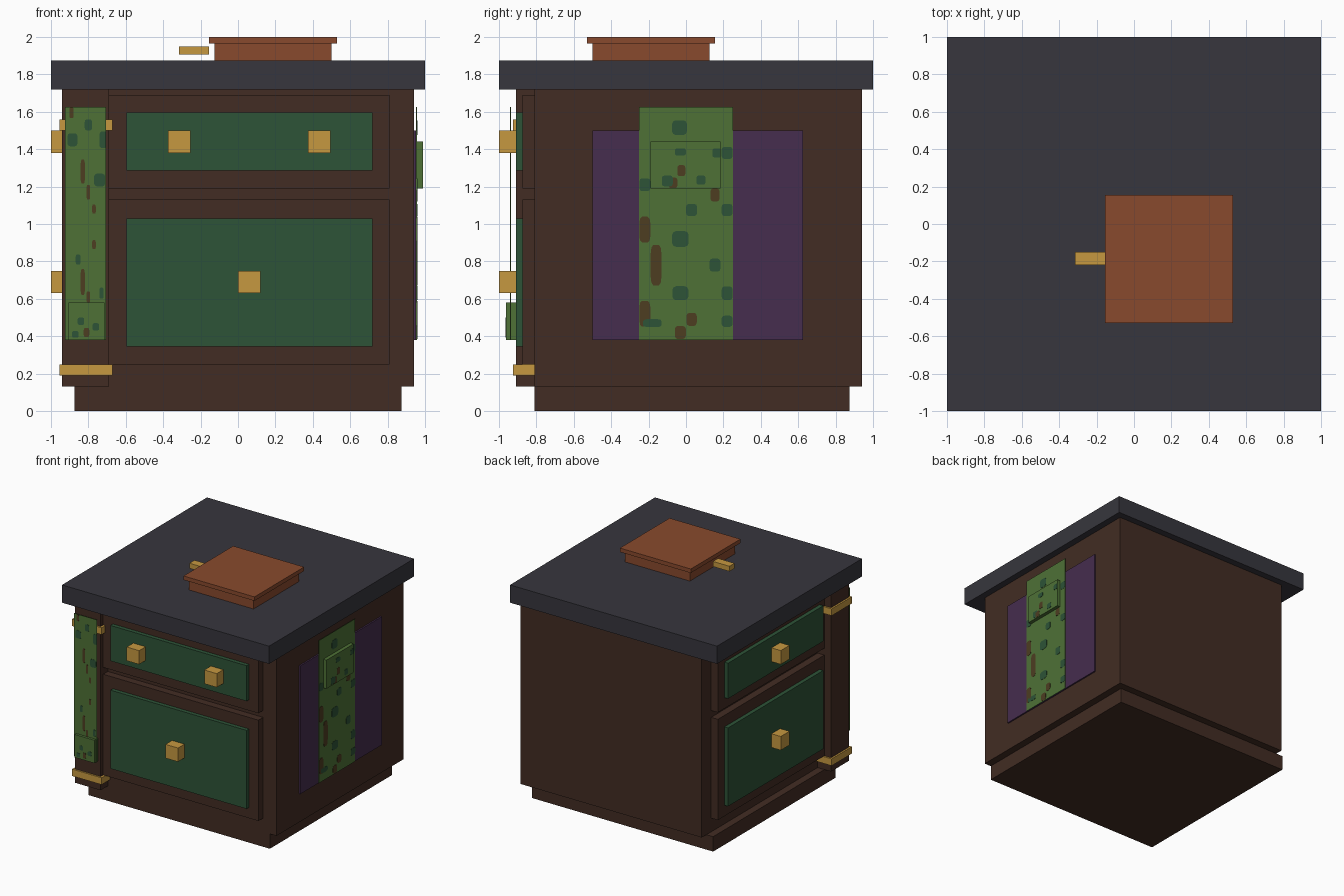
import bpy, bmesh, math
from mathutils import Vector

if "Cube" in bpy.data.objects:
    bpy.data.objects.remove(bpy.data.objects["Cube"])


def material(name, r, g, b):
    def lin(c):
        c /= 255
        return c / 12.92 if c <= 0.04045 else ((c + 0.055) / 1.055) ** 2.4
    m = bpy.data.materials.new(name)
    m.diffuse_color = (lin(r), lin(g), lin(b), 1)
    m.use_nodes = True
    m.node_tree.nodes["Principled BSDF"].inputs["Base Color"].default_value = m.diffuse_color
    return m


WOOD = material("dark wood", 66, 44, 35)
SLATE = material("slate", 55, 54, 61)
GREEN = material("deep green", 45, 83, 55)
GOLD = material("gold", 198, 152, 64)
COPPER = material("copper", 137, 74, 45)
PURPLE = material("purple", 70, 45, 78)
LEAF = material("leaf green", 78, 113, 54)
BROWN = material("patch brown", 77, 61, 33)


def add_mesh(name, bm, mat):
    bmesh.ops.recalc_face_normals(bm, faces=bm.faces)
    me = bpy.data.meshes.new(name)
    bm.to_mesh(me)
    bm.free()
    me.materials.append(mat)
    ob = bpy.data.objects.new(name, me)
    bpy.context.collection.objects.link(ob)


def box(name, mat, x, y, z):
    """Box from (min, max) ranges on each axis."""
    bm = bmesh.new()
    bmesh.ops.create_cube(bm, size=1)
    for v in bm.verts:
        v.co = Vector([r[0] if c < 0 else r[1] for c, r in zip(v.co, (x, y, z))])
    add_mesh(name, bm, mat)


def patches(name, mat, spots, place, u_lim, z_lim):
    """Thin rounded patches (u, z, half width, half height), trimmed to a cloth."""
    bm = bmesh.new()
    for u, z, w, h in spots:
        ring = []
        for i in range(12):
            a = math.tau * (i + 0.5) / 12
            c, s = math.cos(a), math.sin(a)
            pu = u + w * math.copysign(abs(c) ** 0.5, c)
            pz = z + h * math.copysign(abs(s) ** 0.5, s)
            ring.append((min(max(pu, u_lim[0]), u_lim[1]),
                         min(max(pz, z_lim[0]), z_lim[1])))
        low, high = ([bm.verts.new(place(p, q, d)) for p, q in ring] for d in (0, 0.003))
        bm.faces.new(low)
        bm.faces.new(high)
        for i in range(12):
            j = (i + 1) % 12
            bm.faces.new((low[i], low[j], high[j], high[i]))
    add_mesh(name, bm, mat)


# Cabinet carcass
box("plinth", WOOD, (-0.875, 0.875), (-0.81, 0.875), (0, 0.13))
box("body", WOOD, (-0.81, 0.94), (-0.81, 0.94), (0.13, 1.72))
box("countertop", SLATE, (-1, 1), (-1, 1), (1.72, 1.875))
box("corner_post", WOOD, (-0.94, -0.69), (-0.91, -0.66), (0.13, 1.72))
for label, z in (("lower", (0.19, 0.25)), ("upper", (1.50, 1.56))):
    box(label + "_post_band", GOLD, (-0.955, -0.67), (-0.925, -0.645), z)

# Drawers on the front, repeated on the left side by swapping x and y
for side in ("front", "left"):
    def drawer_box(name, mat, along, depth, z):
        xy = (along, depth) if side == "front" else (depth, along)
        box(side + "_" + name, mat, *xy, z)

    for label, frame, panel in (("upper", (1.19, 1.69), (1.285, 1.595)),
                                ("lower", (0.25, 1.13), (0.345, 1.03))):
        drawer_box(label + "_drawer", WOOD, (-0.69, 0.81), (-0.875, -0.81), frame)
        drawer_box(label + "_panel", GREEN, (-0.595, 0.72), (-0.91, -0.875), panel)
        knobs = (-0.375, 0.375) if (side, label) == ("front", "upper") else (0.0,)
        kz = 1.38 if label == "upper" else 0.63
        for k in knobs:
            drawer_box(label + "_knob", GOLD, (k, k + 0.12), (-1, -0.91), (kz, kz + 0.12))

# Flat box with lid and handle on the countertop
box("top_box", COPPER, (-0.125, 0.5), (-0.5, 0.125), (1.875, 1.965))
box("top_box_lid", COPPER, (-0.155, 0.53), (-0.53, 0.155), (1.965, 2.0))
box("top_box_handle", GOLD, (-0.315, -0.155), (-0.22, -0.15), (1.905, 1.95))

# Purple panel and patterned cloth with pocket on the right side
box("purple_panel", PURPLE, (0.94, 0.953), (-0.5, 0.625), (0.38, 1.5))
box("side_cloth", LEAF, (0.953, 0.957), (-0.25, 0.25), (0.38, 1.625))
box("side_pocket", LEAF, (0.955, 0.988), (-0.19, 0.185), (1.19, 1.44))


def on_cloth(u, z, d):
    return (0.956 + d, u, z)


def on_pocket(u, z, d):
    return (0.987 + d, u, z)


CLOTH = ((-0.25, 0.25), (0.38, 1.625))
POCKET = ((-0.19, 0.185), (1.19, 1.44))
patches("side_cloth_green_patches", GREEN, [
    (-0.035, 1.515, 0.04, 0.04), (-0.22, 1.21, 0.03, 0.035), (0.03, 1.075, 0.03, 0.033),
    (0.22, 1.075, 0.03, 0.033), (0.22, 1.38, 0.03, 0.033), (-0.03, 0.92, 0.045, 0.043),
    (0.155, 0.78, 0.03, 0.035), (-0.03, 0.63, 0.043, 0.038), (0.22, 0.63, 0.03, 0.037),
    (-0.18, 0.47, 0.05, 0.022), (0.22, 0.48, 0.03, 0.03)], on_cloth, *CLOTH)
patches("side_cloth_brown_patches", BROWN, [
    (0.155, 1.155, 0.025, 0.035), (-0.22, 0.97, 0.03, 0.07), (-0.16, 0.78, 0.03, 0.11),
    (-0.22, 0.52, 0.03, 0.07), (0.03, 0.49, 0.028, 0.035), (-0.03, 0.42, 0.03, 0.035)],
    on_cloth, *CLOTH)
patches("side_pocket_green_patches", GREEN, [
    (-0.03, 1.385, 0.03, 0.02), (-0.1, 1.23, 0.03, 0.03), (0.165, 1.38, 0.025, 0.025),
    (0.08, 1.235, 0.025, 0.025)], on_pocket, *POCKET)
patches("side_pocket_brown_patches", BROWN, [
    (-0.025, 1.285, 0.022, 0.03), (-0.07, 1.22, 0.025, 0.028)], on_pocket, *POCKET)

# Narrow patterned cloth with pocket on the corner post
box("post_cloth", LEAF, (-0.925, -0.705), (-0.94, -0.936), (0.38, 1.625))
box("post_pocket", LEAF, (-0.905, -0.715), (-0.962, -0.91), (0.38, 0.58))


def on_post(u, z, d):
    return (u, -0.939 - d, z)


def on_post_pocket(u, z, d):
    return (u, -0.961 - d, z)


STRIP = ((-0.925, -0.705), (0.38, 1.625))
STRIP_POCKET = ((-0.905, -0.715), (0.38, 0.58))
patches("post_cloth_green_patches", GREEN, [
    (-0.885, 1.45, 0.028, 0.035), (-0.72, 1.45, 0.022, 0.045), (-0.74, 1.235, 0.03, 0.035),
    (-0.80, 1.53, 0.02, 0.03), (-0.855, 0.81, 0.013, 0.028), (-0.73, 0.63, 0.012, 0.03)],
    on_post, *STRIP)
patches("post_cloth_brown_patches", BROWN, [
    (-0.89, 1.595, 0.012, 0.03), (-0.83, 1.28, 0.012, 0.065), (-0.80, 1.17, 0.01, 0.04),
    (-0.77, 1.08, 0.01, 0.025), (-0.77, 0.89, 0.01, 0.025), (-0.83, 0.69, 0.012, 0.07),
    (-0.80, 0.61, 0.01, 0.03)], on_post, *STRIP)
patches("post_pocket_green_patches", GREEN, [
    (-0.84, 0.48, 0.018, 0.02), (-0.76, 0.45, 0.018, 0.02), (-0.87, 0.41, 0.018, 0.018)],
    on_post_pocket, *STRIP_POCKET)
patches("post_pocket_brown_patches", BROWN, [
    (-0.81, 0.42, 0.015, 0.025)], on_post_pocket, *STRIP_POCKET)
